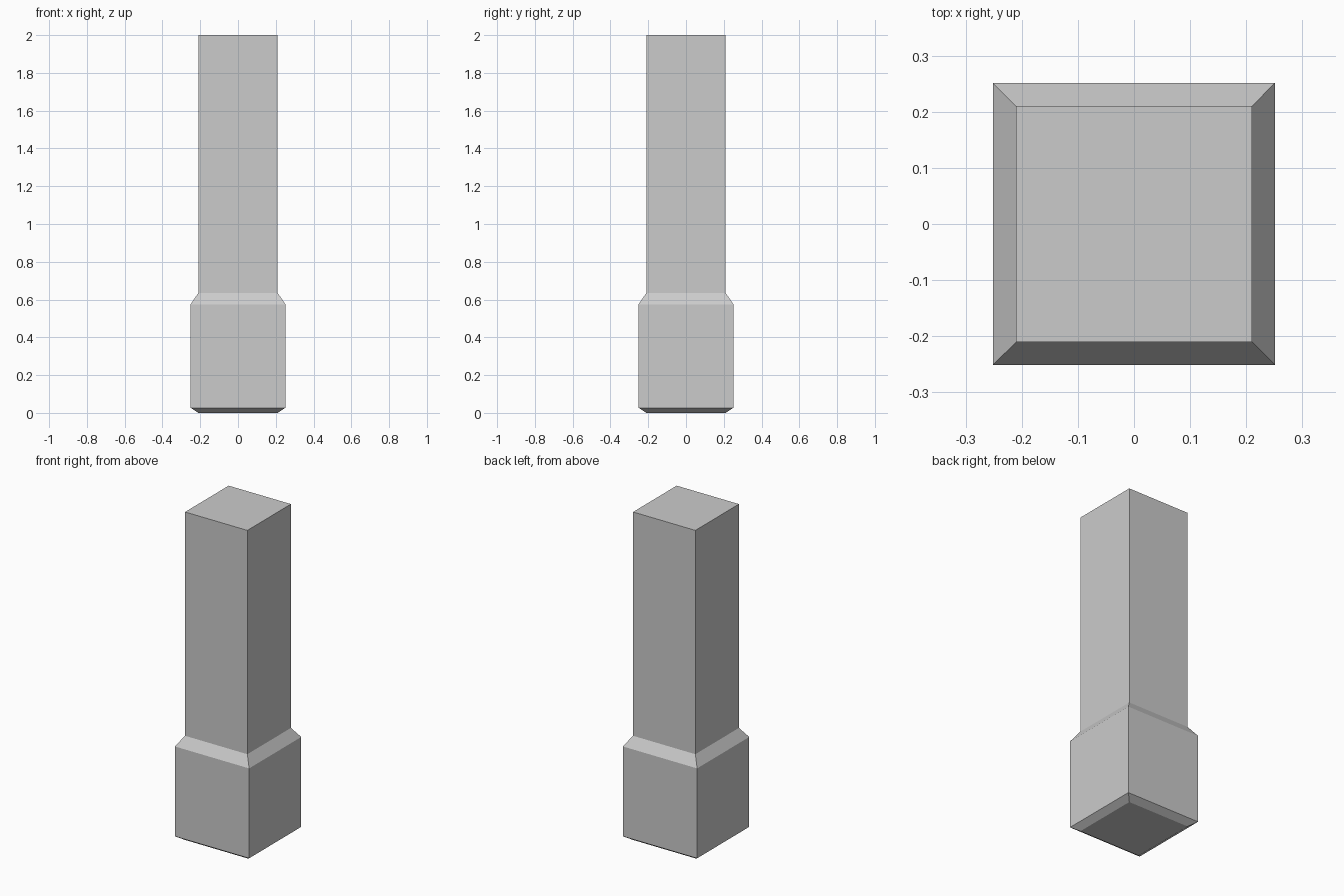
import bpy, bmesh

if "Cube" in bpy.data.objects:
    bpy.data.objects.remove(bpy.data.objects["Cube"])

# Square post profile: (half width, height) from the foot up
PROFILE = [(0.21, 0.0), (0.251, 0.027), (0.251, 0.575), (0.21, 0.635), (0.21, 2.0)]


def square_loft(name, profile):
    """Stack square rings and bridge them into a closed flat-faced solid."""
    bm = bmesh.new()
    rings = [[bm.verts.new((sx * h, sy * h, z))
              for sx, sy in ((-1, -1), (1, -1), (1, 1), (-1, 1))]
             for h, z in profile]
    for low, high in zip(rings, rings[1:]):
        for i in range(4):
            j = (i + 1) % 4
            bm.faces.new((low[i], low[j], high[j], high[i]))
    bm.faces.new(rings[0][::-1])
    bm.faces.new(rings[-1])
    mesh = bpy.data.meshes.new(name)
    bm.to_mesh(mesh)
    bm.free()
    obj = bpy.data.objects.new(name, mesh)
    bpy.context.collection.objects.link(obj)
    return obj


# Post with a wider chamfered base
square_loft("square_post", PROFILE)
